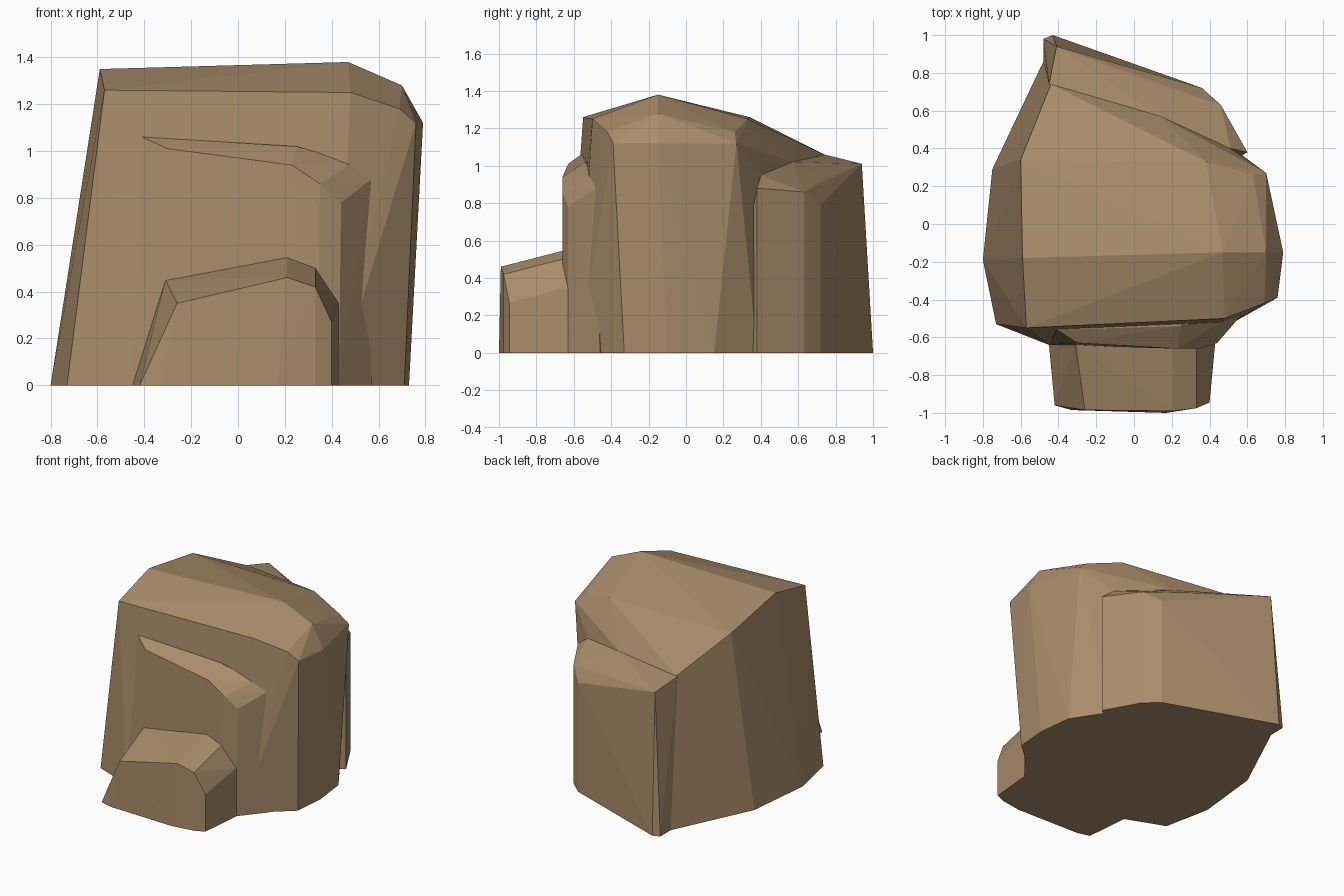
import bpy
import bmesh

cube = bpy.data.objects.get("Cube")
if cube:
    bpy.data.objects.remove(cube, do_unlink=True)

# Single stone colour
stone = bpy.data.materials.new("brown_stone")
stone.use_nodes = True
colour = (0.40, 0.265, 0.145, 1)
stone.diffuse_color = colour
bsdf = stone.node_tree.nodes["Principled BSDF"]
bsdf.inputs["Base Color"].default_value = colour
bsdf.inputs["Roughness"].default_value = 0.9


def chunk(name, base, top):
    """Faceted stone block: hull between a ground outline and its upper corners."""
    bm = bmesh.new()
    for x, y in base:
        bm.verts.new((x, y, 0))
    for corner in top:
        bm.verts.new(corner)
    result = bmesh.ops.convex_hull(bm, input=bm.verts[:])
    unused = {v for v in result["geom_interior"] + result["geom_unused"]
              if isinstance(v, bmesh.types.BMVert)}
    bmesh.ops.delete(bm, geom=list(unused), context="VERTS")
    bmesh.ops.recalc_face_normals(bm, faces=bm.faces[:])
    mesh = bpy.data.meshes.new(name)
    bm.to_mesh(mesh)
    bm.free()
    mesh.materials.append(stone)
    obj = bpy.data.objects.new(name, mesh)
    bpy.context.collection.objects.link(obj)
    return obj


# Main boulder: ridge, chamfered front edge, sloping back
chunk("main_boulder",
      [(-.8, -.19), (-.73, -.53), (-.45, -.64), (.42, -.58), (.71, -.33),
       (.73, -.1), (.70, .15), (.55, .38), (-.48, .86), (-.75, .29)],
      [(-.59, -.18, 1.35), (.47, -.15, 1.38), (.70, -.15, 1.28), (.79, -.15, 1.12),
       (-.57, -.55, 1.26), (.48, -.50, 1.25), (.69, -.42, 1.18), (.76, -.39, 1.12),
       (-.6, .34, 1.26), (.38, .33, 1.25), (.63, .26, 1.18), (.70, .27, 1.12),
       (-.44, .74, 1.06), (.14, .57, 1.02), (.51, .40, .95)])

# Shoulder ledge on the front face
chunk("front_shoulder",
      [(-.45, -.64), (.34, -.66), (.43, -.63), (.57, -.46), (.3, -.2), (-.4, -.2)],
      [(-.41, -.56, 1.06), (-.3, -.63, 1.01), (.23, -.66, .94), (.35, -.66, .86),
       (.44, -.63, .78), (.25, -.54, 1.02), (.49, -.50, .95), (.57, -.48, .88),
       (.2, -.2, 1.02)])

# Sloping shelf behind the boulder
chunk("rear_shelf",
      [(-.48, .98), (-.43, 1.0), (.06, .77), (.36, .72), (.46, .63), (.60, .38),
       (.3, .2), (-.48, .86)],
      [(-.45, .74, 1.06), (-.41, .94, 1.01), (.12, .74, .93), (.36, .72, .79),
       (.46, .63, .86), (.14, .57, 1.02), (.51, .40, .95), (.60, .38, .88)])

# Low step at the front
chunk("front_step",
      [(-.45, -.64), (-.42, -.96), (-.33, -.985), (.17, -1), (.33, -.975),
       (.40, -.945), (.43, -.63), (.3, -.45), (-.35, -.45)],
      [(-.26, -.985, .35), (.21, -.99, .46), (.33, -.975, .42), (.40, -.945, .27),
       (-.31, -.63, .45), (.21, -.66, .545), (.33, -.66, .50), (.43, -.63, .35)])
